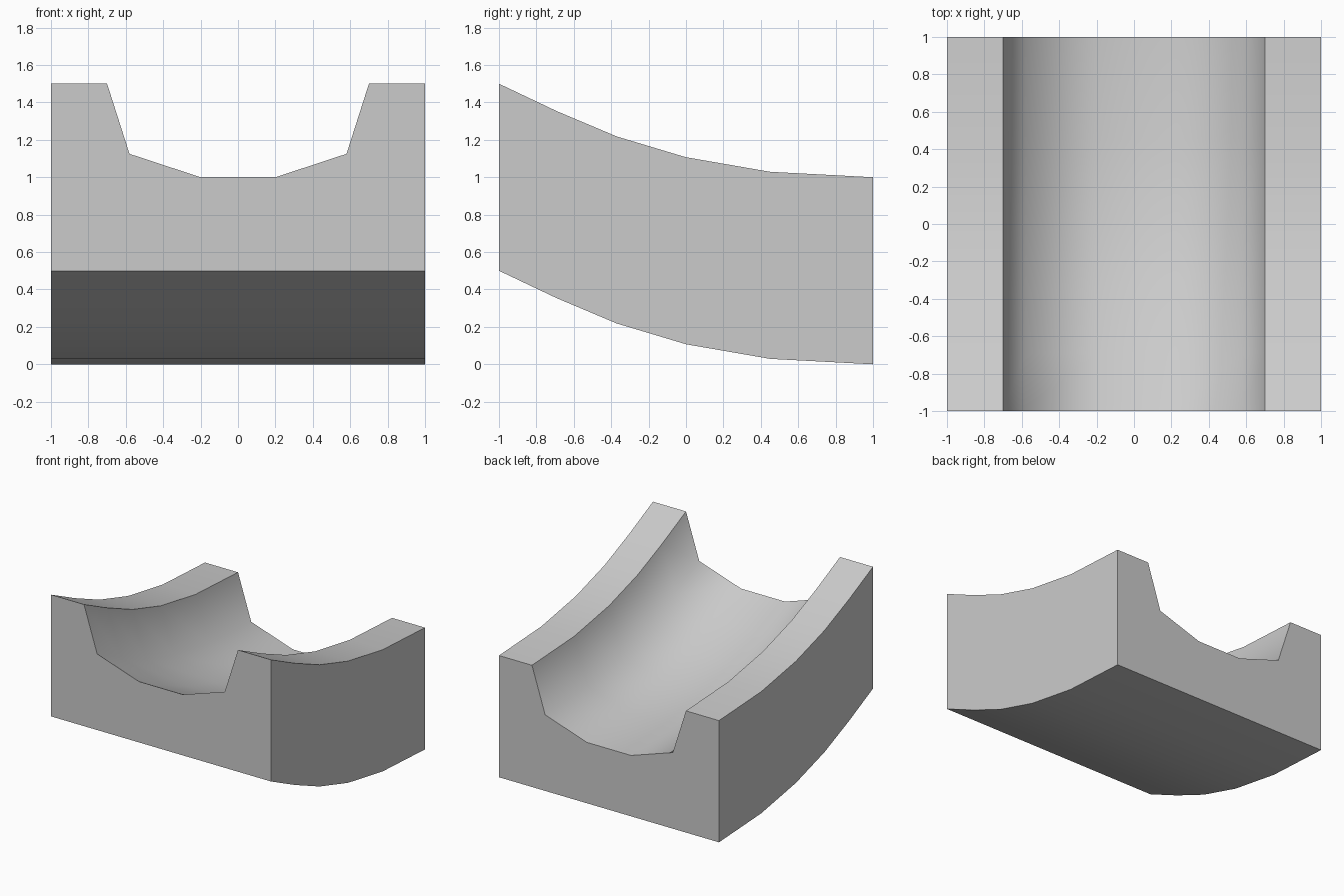
import bpy, bmesh, math

if "Cube" in bpy.data.objects:
    bpy.data.objects.remove(bpy.data.objects["Cube"])

# Half cross-section (x, height above underside), mirrored into a full outline
half = [(0.2, 0.5), (0.58, 0.625), (0.7, 1.0), (1.0, 1.0), (1.0, 0.0)]
outline = half + [(-x, z) for x, z in reversed(half)]

# Sagging path along the length (y, underside height)
path = [(-1.0, 0.5), (-0.69, 0.353), (-0.37, 0.218),
        (0.0, 0.107), (0.45, 0.029), (1.0, 0.0)]


def sweep(name, outline, path):
    """Loft one outline through the path stations and cap both ends."""
    bm = bmesh.new()
    rings = [[bm.verts.new((x, y, z + h)) for x, z in outline] for y, h in path]
    n = len(outline)
    for a, b in zip(rings, rings[1:]):
        for i in range(n):
            j = (i + 1) % n
            bm.faces.new((a[i], a[j], b[j], b[i]))
    bm.faces.new(rings[0])
    bm.faces.new(rings[-1])
    bmesh.ops.recalc_face_normals(bm, faces=bm.faces)
    mesh = bpy.data.meshes.new(name)
    bm.to_mesh(mesh)
    bm.free()
    obj = bpy.data.objects.new(name, mesh)
    bpy.context.collection.objects.link(obj)
    return obj


# Curved channel block: smooth trough, sharp rims and ends
channel = sweep("curved_channel", outline, path)
bpy.context.view_layer.objects.active = channel
channel.select_set(True)
bpy.ops.object.shade_smooth_by_angle(angle=math.radians(60))
